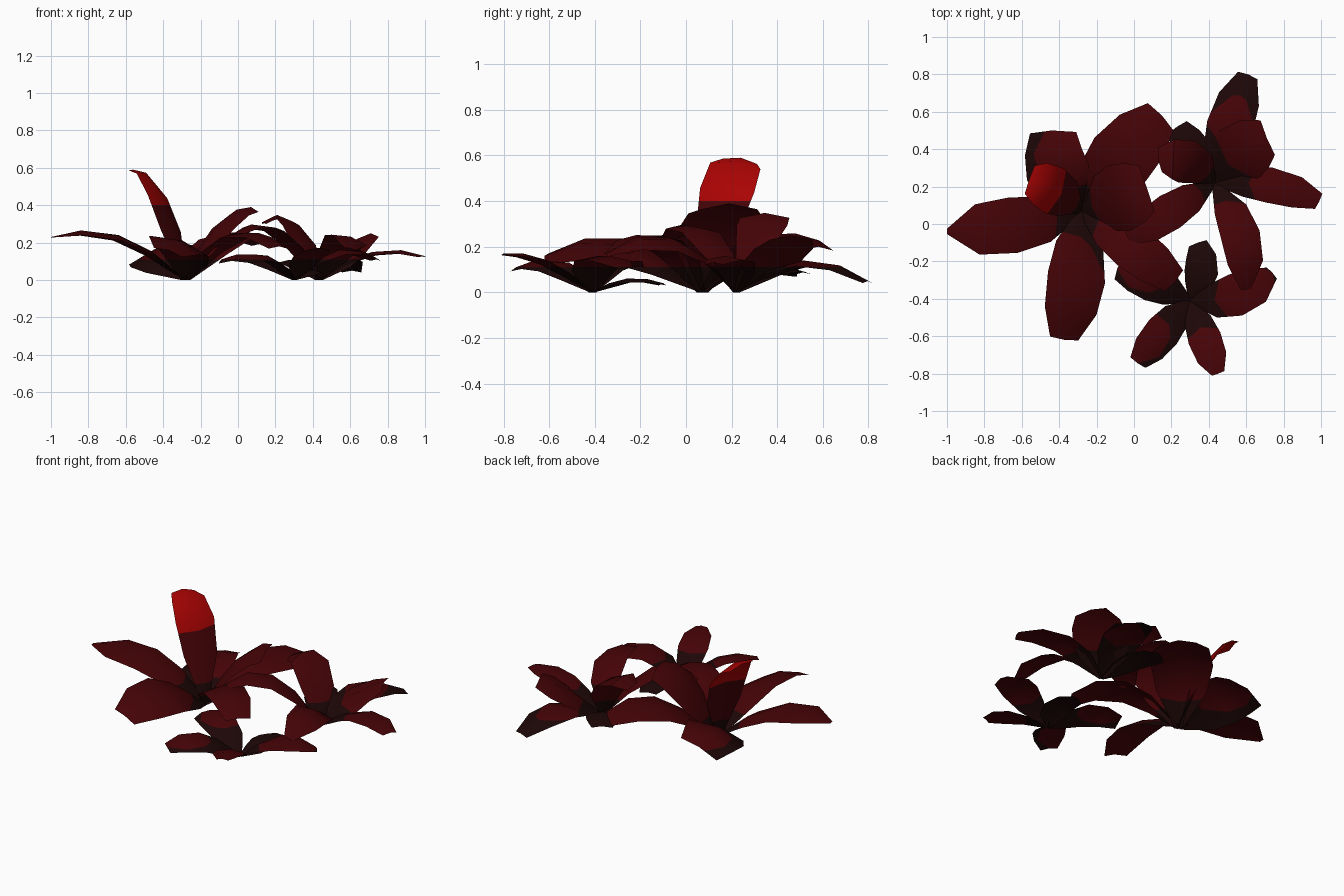
import bpy, bmesh, math
from mathutils import Vector

default_cube = bpy.data.objects.get("Cube")
if default_cube:
    bpy.data.objects.remove(default_cube, do_unlink=True)


def make_material(name, colour):
    material = bpy.data.materials.new(name)
    material.use_nodes = True
    material.diffuse_color = (*colour, 1)
    shader = next(n for n in material.node_tree.nodes if n.type == "BSDF_PRINCIPLED")
    shader.inputs["Base Color"].default_value = (*colour, 1)
    shader.inputs["Roughness"].default_value = 0.9
    return material


# Leaf colours change with height: dark base, deep red middle, bright top
MATERIALS = [
    make_material("dark_maroon", (0.012, 0.002, 0.002)),
    make_material("deep_red", (0.06, 0.001, 0.002)),
    make_material("bright_red", (0.4, 0.001, 0.001)),
]
COLOUR_HEIGHTS = (0.11, 0.4)

# Stations along a leaf, and the share of its full width at each
STATIONS = (0, 0.25, 0.5, 0.78, 1)
FULLNESS = (0.15, 0.82, 1, 0.9)


def leaf(name, base, tip, mid_z, tip_z, width, tip_width, bend=0, roll=0):
    """Arched leaf from the plant base to its tip, bent sideways and rolled."""
    start = Vector((*base, 0))
    run = Vector((*tip, 0)) - start
    left = Vector((-run.y, run.x, 0)).normalized()
    rise = 4 * mid_z - tip_z
    sag = tip_z - rise

    def spine(t):
        point = start + run * t + left * (bend * 4 * t * (1 - t))
        point.z = rise * t + sag * t * t
        return point

    bm = bmesh.new()
    rows = []
    widths = [width * share for share in FULLNESS] + [tip_width]
    for t, w in zip(STATIONS, widths):
        centre = spine(t)
        tangent = (spine(t + 0.01) - spine(t - 0.01)).normalized()
        side = Vector((-tangent.y, tangent.x, 0)).normalized()
        normal = tangent.cross(side)
        side = side * math.cos(roll) + normal * math.sin(roll)
        normal = tangent.cross(side)
        row = []
        for s in (-1, 0, 1):
            point = centre + side * (s * w / 2) - normal * (abs(s) * w * 0.1)
            point.z = max(point.z, 0)
            row.append(bm.verts.new(point))
        rows.append(row)
    for near, far in zip(rows, rows[1:]):
        for i in range(2):
            bm.faces.new((near[i], far[i], far[i + 1], near[i + 1]))

    # Cut the blade level at each colour change
    for height in COLOUR_HEIGHTS:
        bmesh.ops.bisect_plane(
            bm, geom=bm.verts[:] + bm.edges[:] + bm.faces[:],
            plane_co=(0, 0, height), plane_no=(0, 0, 1))
    for face in bm.faces:
        z = face.calc_center_median().z
        face.material_index = sum(z > height for height in COLOUR_HEIGHTS)

    mesh = bpy.data.meshes.new(name)
    bm.to_mesh(mesh)
    bm.free()
    for material in MATERIALS:
        mesh.materials.append(material)
    obj = bpy.data.objects.new(name, mesh)
    bpy.context.collection.objects.link(obj)
    bpy.ops.object.select_all(action="DESELECT")
    obj.select_set(True)
    bpy.context.view_layer.objects.active = obj
    bpy.ops.object.shade_smooth_by_angle(angle=math.radians(40))


# Tall plant with the upright bright leaf
base = (-0.28, 0.07)
leaf("tall_plant_right_leaf", base, (-1, -0.04), 0.24, 0.23, 0.3, 0.03, bend=0.02)
leaf("tall_plant_front_leaf", base, (-0.37, -0.62), 0.21, 0.16, 0.33, 0.16,
     bend=0.03, roll=-0.35)
leaf("tall_plant_upright_leaf", base, (-0.56, 0.24), 0.46, 0.59, 0.26, 0.16,
     bend=-0.02, roll=0.15)
leaf("tall_plant_back_leaf", base, (-0.44, 0.5), 0.16, 0.13, 0.36, 0.26,
     bend=0.06, roll=-0.35)
leaf("tall_plant_long_back_leaf", base, (0.15, 0.58), 0.25, 0.2, 0.36, 0.2, bend=0.02)
leaf("tall_plant_raised_leaf", base, (0.07, 0.19), 0.3, 0.39, 0.37, 0.26)
leaf("tall_plant_left_leaf", base, (0.22, -0.31), 0.25, 0.18, 0.25, 0.15, bend=0.01)

# Wide plant with drooping leaves
base = (0.43, 0.22)
leaf("wide_plant_back_leaf", base, (0.61, 0.8), 0.14, 0.05, 0.25, 0.11, bend=0.01)
leaf("wide_plant_broad_leaf", base, (0.71, 0.46), 0.16, 0.25, 0.33, 0.2, bend=0.03)
leaf("wide_plant_left_leaf", base, (0.99, 0.12), 0.15, 0.13, 0.19, 0.09, bend=0.04)
leaf("wide_plant_front_leaf", base, (0.6, -0.35), 0.23, 0.17, 0.22, 0.06,
     bend=0.06, roll=-0.3)
leaf("wide_plant_right_leaf", base, (-0.03, -0.08), 0.28, 0.24, 0.2, 0.08)
leaf("wide_plant_high_leaf", base, (0.13, 0.34), 0.31, 0.31, 0.24, 0.13, bend=-0.05)
leaf("wide_plant_low_leaf", base, (0.23, 0.52), 0.1, 0.09, 0.2, 0.12)

# Small plant close to the ground
base = (0.3, -0.41)
leaf("small_plant_right_leaf", base, (0.02, -0.745), 0.13, 0.11, 0.2, 0.1, roll=-0.2)
leaf("small_plant_front_leaf", base, (0.45, -0.8), 0.14, 0.17, 0.18, 0.07)
leaf("small_plant_left_leaf", base, (0.74, -0.26), 0.16, 0.11, 0.23, 0.08, bend=-0.05)
leaf("small_plant_back_leaf", base, (0.34, -0.1), 0.06, 0.04, 0.18, 0.1, bend=-0.04)
leaf("small_plant_side_leaf", base, (-0.09, -0.24), 0.13, 0.11, 0.2, 0.12, roll=-0.2)
